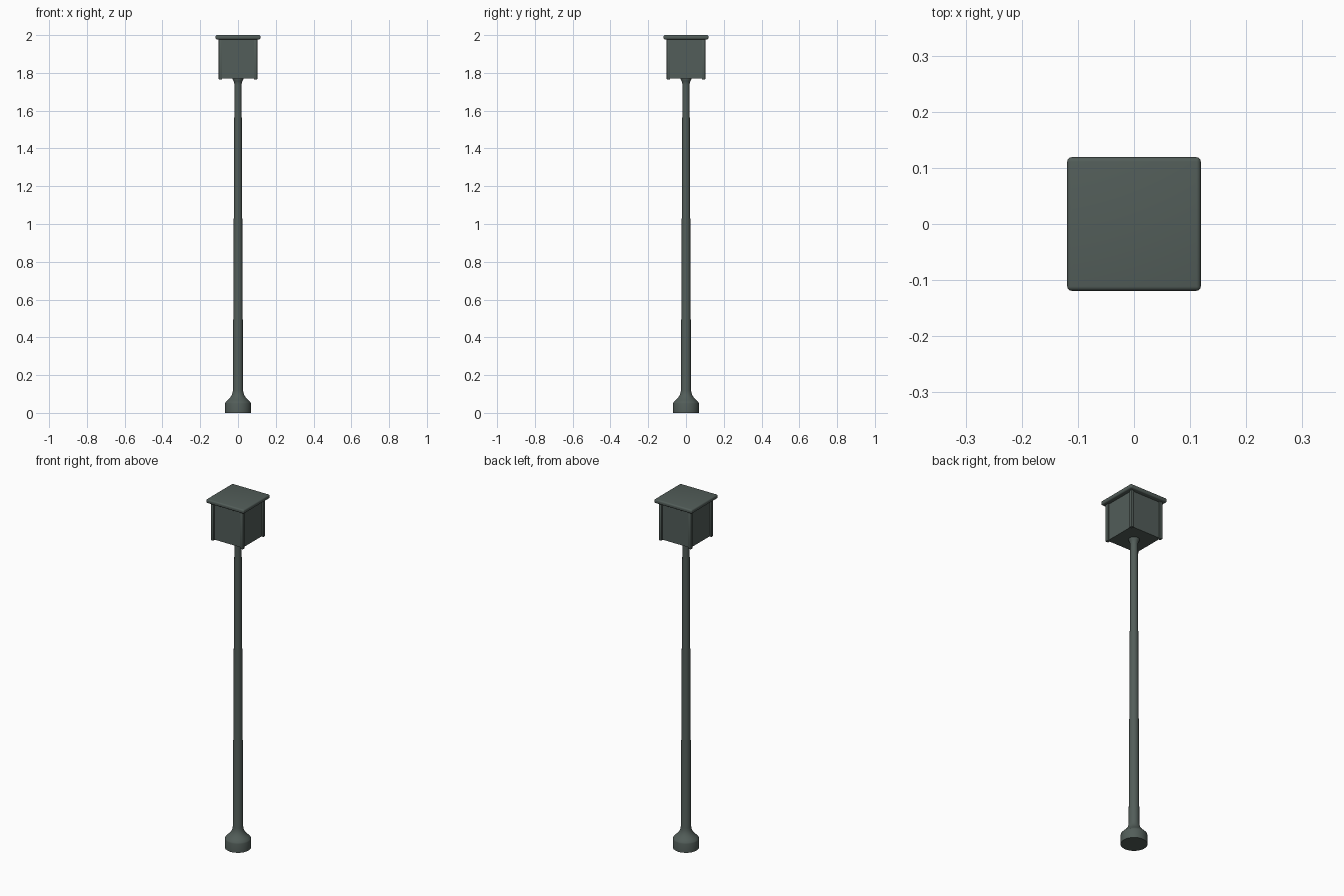
import bpy, bmesh, math

if "Cube" in bpy.data.objects:
    bpy.data.objects.remove(bpy.data.objects["Cube"])

mat = bpy.data.materials.new("dark_green_metal")
mat.diffuse_color = (0.085, 0.11, 0.10, 1)
mat.use_nodes = True
mat.node_tree.nodes["Principled BSDF"].inputs["Base Color"].default_value = mat.diffuse_color


def finish(bm, name, angle=35):
    bmesh.ops.recalc_face_normals(bm, faces=bm.faces)
    mesh = bpy.data.meshes.new(name)
    bm.to_mesh(mesh)
    bm.free()
    ob = bpy.data.objects.new(name, mesh)
    bpy.context.collection.objects.link(ob)
    mesh.materials.append(mat)
    bpy.ops.object.select_all(action='DESELECT')
    ob.select_set(True)
    bpy.context.view_layer.objects.active = ob
    bpy.ops.object.shade_smooth_by_angle(angle=math.radians(angle))
    return ob


def box(name, lo, hi, bevel=0.0, segments=3):
    bm = bmesh.new()
    bmesh.ops.create_cube(bm, size=1)
    for v in bm.verts:
        for i in range(3):
            v.co[i] = lo[i] if v.co[i] < 0 else hi[i]
    if bevel:
        bmesh.ops.bevel(bm, geom=bm.edges[:], offset=bevel, segments=segments,
                        profile=0.5, affect='EDGES')
    return finish(bm, name)


def lathe(name, profile, sides=32):
    bm = bmesh.new()
    rings = [[bm.verts.new((r * math.cos(2 * math.pi * k / sides),
                            r * math.sin(2 * math.pi * k / sides), z))
              for k in range(sides)] for r, z in profile]
    for a, b in zip(rings, rings[1:]):
        for k in range(sides):
            j = (k + 1) % sides
            bm.faces.new((a[k], a[j], b[j], b[k]))
    bm.faces.new(rings[0][::-1])
    bm.faces.new(rings[-1])
    return finish(bm, name)


# Tapered pole with flared foot and small collar under the lantern
lathe("pole", [(0.068, 0.0), (0.068, 0.05), (0.066, 0.056), (0.055, 0.067),
               (0.043, 0.079), (0.034, 0.092), (0.029, 0.106), (0.027, 0.12),
               (0.019, 1.735), (0.020, 1.745), (0.023, 1.757),
               (0.028, 1.765), (0.028, 1.775)])

# Lantern box with recessed panels
box("lantern_body", (-0.094, -0.094, 1.769), (0.094, 0.094, 1.985))

# Corner posts
for sx in (-1, 1):
    for sy in (-1, 1):
        x, y = sx * 0.093, sy * 0.093
        box("corner_post", (x - 0.009, y - 0.009, 1.764),
            (x + 0.009, y + 0.009, 1.982), 0.003, 2)

# Flat overhanging roof with rounded edges
box("roof", (-0.119, -0.119, 1.977), (0.119, 0.119, 2.0), 0.008, 4)
